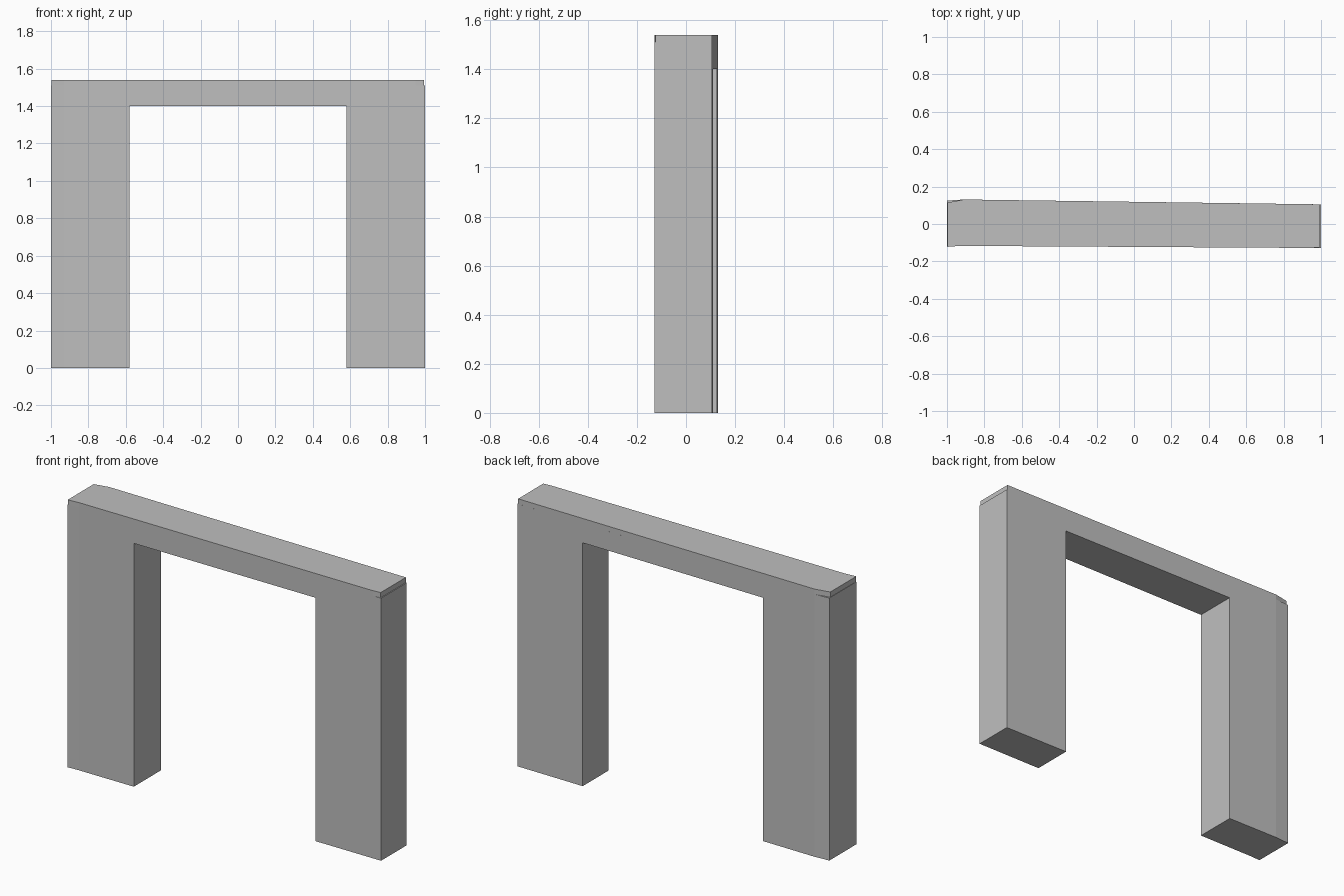
import bpy, bmesh

cube = bpy.data.objects.get("Cube")
if cube:
    bpy.data.objects.remove(cube, do_unlink=True)

# Single plain grey
grey = bpy.data.materials.new("plain_grey")
grey.use_nodes = True
colour = (0.52, 0.52, 0.52, 1)
grey.diffuse_color = colour
grey.node_tree.nodes["Principled BSDF"].inputs["Base Color"].default_value = colour

CAP_Z, TOP_Z = 1.51, 1.54


def blend(points, x):
    """Piecewise linear value at x along (x, y) points."""
    for (x0, y0), (x1, y1) in zip(points, points[1:]):
        if x <= x1 + 1e-5:
            return y0 + (y1 - y0) * (x - x0) / (x1 - x0)
    return points[-1][1]


def bent_slab(name, outline, front, back):
    """Extrude an (x, z) outline in depth, then follow the front and back plan lines."""
    bm = bmesh.new()
    face = bm.faces.new([bm.verts.new((x, -1, z)) for x, z in outline])
    out = bmesh.ops.extrude_face_region(bm, geom=[face])
    for v in out["geom"]:
        if isinstance(v, bmesh.types.BMVert):
            v.co.y = 1
    for x in {p[0] for p in front[1:-1] + back[1:-1]}:
        bmesh.ops.bisect_plane(bm, geom=bm.verts[:] + bm.edges[:] + bm.faces[:],
                               plane_co=(x, 0, 0), plane_no=(1, 0, 0))
    for v in bm.verts:
        v.co.y = blend(front if v.co.y < 0 else back, v.co.x)
    bmesh.ops.recalc_face_normals(bm, faces=bm.faces)
    mesh = bpy.data.meshes.new(name)
    bm.to_mesh(mesh)
    bm.free()
    mesh.materials.append(grey)
    obj = bpy.data.objects.new(name, mesh)
    bpy.context.collection.objects.link(obj)


# Two legs and the lintel in one arch, slightly tapered in depth
arch = [(-1, 0), (-0.58, 0), (-0.58, 1.4), (0.58, 1.4), (0.58, 0), (1, 0),
        (1, CAP_Z), (-1, CAP_Z)]
bent_slab("arch_body", arch,
          front=[(-1, -0.12), (-0.93, -0.117), (1, -0.128)],
          back=[(-1, 0.125), (-0.91, 0.131), (1, 0.105)])

# Thin top course with cut-back corners
cap = [(-0.998, CAP_Z), (0.995, CAP_Z), (0.995, TOP_Z), (-0.998, TOP_Z)]
bent_slab("top_course", cap,
          front=[(-0.998, -0.122), (-0.93, -0.117), (0.95, -0.128), (0.995, -0.124)],
          back=[(-0.998, 0.114), (-0.91, 0.131), (0.995, 0.105)])
